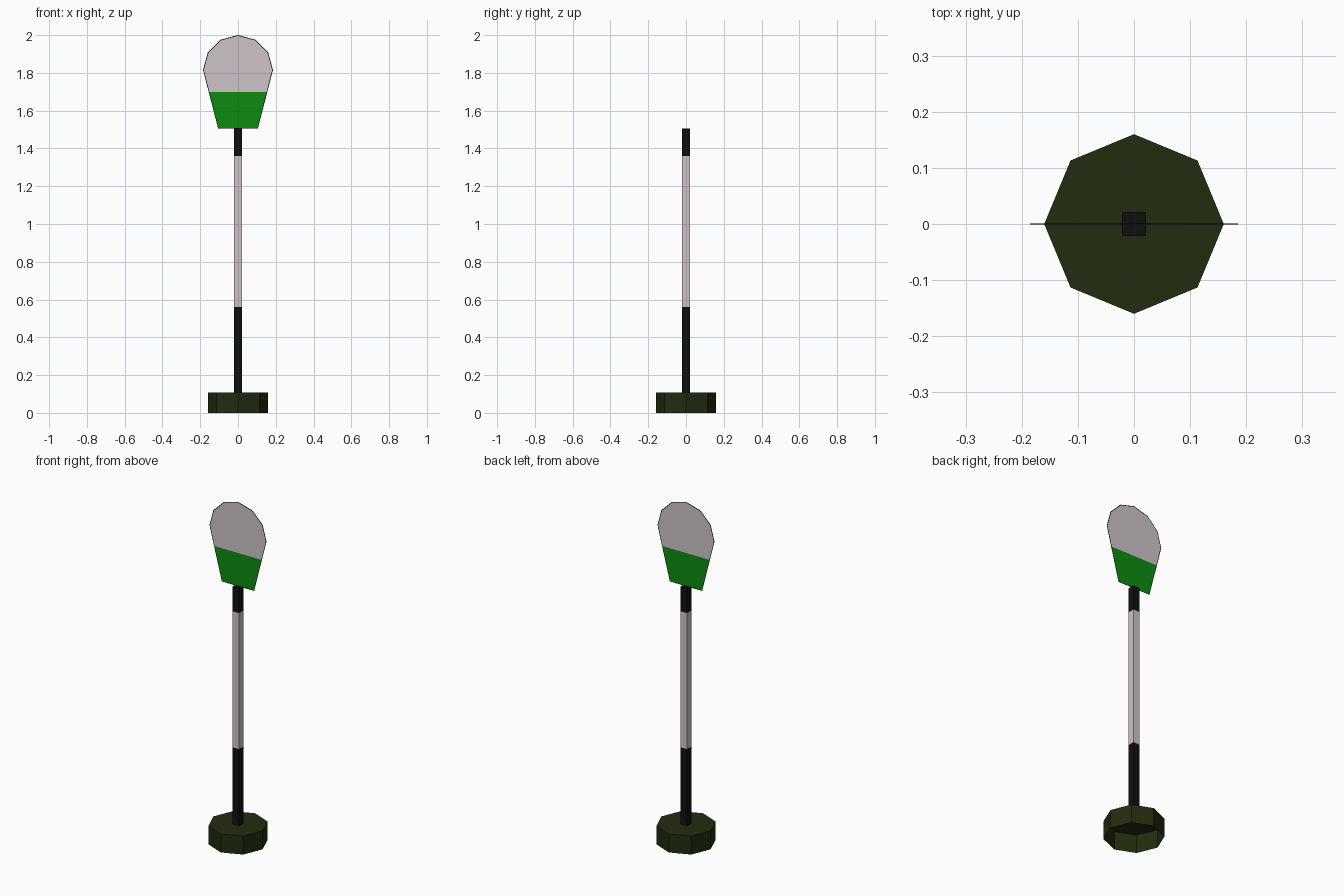
import bpy, bmesh, math
from mathutils import Matrix

if "Cube" in bpy.data.objects:
    bpy.data.objects.remove(bpy.data.objects["Cube"])


def mat(name, rgb):
    m = bpy.data.materials.new(name)
    m.diffuse_color = (*rgb, 1)
    m.use_nodes = True
    m.node_tree.nodes["Principled BSDF"].inputs["Base Color"].default_value = m.diffuse_color
    return m


WHITE = mat("off_white", (0.62, 0.55, 0.59))
GREEN = mat("green", (0.004, 0.26, 0.005))
BLACK = mat("black", (0.005, 0.005, 0.005))
OLIVE = mat("dark_olive", (0.016, 0.025, 0.005))


def make(name, bm, mats):
    me = bpy.data.meshes.new(name)
    bm.to_mesh(me)
    bm.free()
    for m in mats:
        me.materials.append(m)
    ob = bpy.data.objects.new(name, me)
    bpy.context.collection.objects.link(ob)
    return ob


# Octagonal foot, open underneath
BASE_H = 0.108
bm = bmesh.new()
bmesh.ops.create_cone(bm, cap_ends=True, segments=8, radius1=0.16, radius2=0.16,
                      depth=BASE_H, matrix=Matrix.Translation((0, 0, BASE_H / 2)))
bottom = [f for f in bm.faces if f.normal.z < -0.9]
bmesh.ops.delete(bm, geom=bottom, context='FACES_ONLY')
make("base", bm, [OLIVE])

# Square post, banded black / white / black by height
Z0, Z1, W = BASE_H, 1.505, 0.042
bm = bmesh.new()
bmesh.ops.create_cube(bm, size=1, matrix=Matrix.Translation((0, 0, (Z0 + Z1) / 2))
                      @ Matrix.Diagonal((W, W, Z1 - Z0, 1)))
for z in (0.56, 1.36):
    bmesh.ops.bisect_plane(bm, geom=bm.verts[:] + bm.edges[:] + bm.faces[:],
                           plane_co=(0, 0, z), plane_no=(0, 0, 1))
for f in bm.faces:
    f.material_index = 1 if 0.56 < f.calc_center_median().z < 1.36 else 0
make("post", bm, [BLACK, WHITE])

# Sign plate: rounded top, tapered foot, thin dark rim, green lower panel
R, CZ = 0.185, 1.815
profile = [(-0.105, 1.505), (0.105, 1.505)]
profile += [(R * math.cos(math.radians(a)), CZ + R * math.sin(math.radians(a)))
            for a in range(0, 181, 30)]
bm = bmesh.new()
face = bm.faces.new([bm.verts.new((x, 0, z)) for x, z in profile])
bm.normal_update()
rim = bmesh.ops.inset_region(bm, faces=[face], thickness=0.004, use_boundary=True)["faces"]
for f in rim:
    f.material_index = 2
bmesh.ops.bisect_plane(bm, geom=bm.verts[:] + bm.edges[:] + bm.faces[:],
                       plane_co=(0, 0, 1.70), plane_no=(0, 0, 1))
for f in bm.faces:
    if f.material_index == 0 and f.calc_center_median().z < 1.70:
        f.material_index = 1
sign = make("sign_plate", bm, [WHITE, GREEN, BLACK])
thick = sign.modifiers.new("thickness", 'SOLIDIFY')
thick.thickness = 0.001
thick.offset = 0
